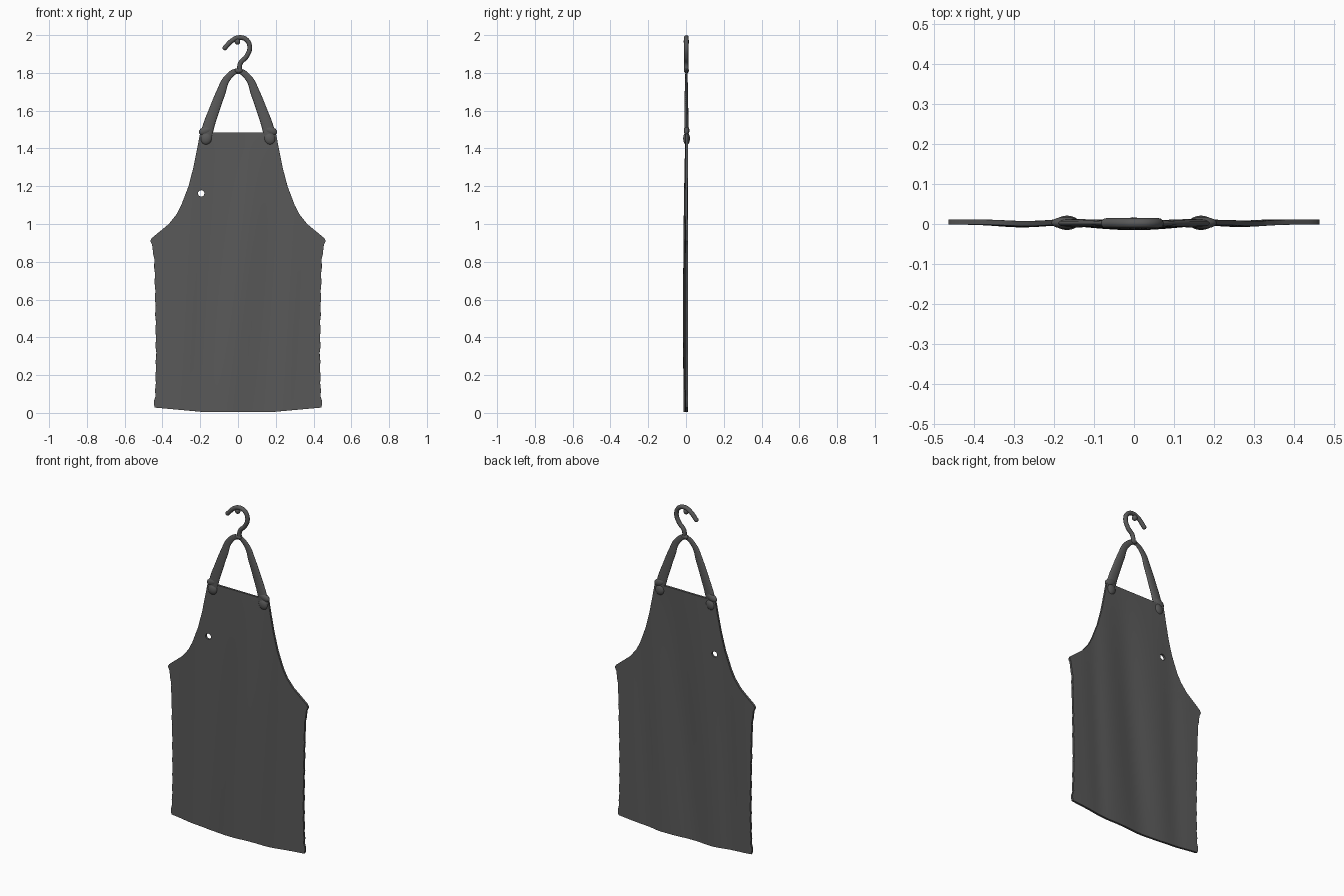
import bpy, bmesh, math

old = bpy.data.objects.get("Cube")
if old:
    bpy.data.objects.remove(old)

grey = bpy.data.materials.new("charcoal grey")
grey.use_nodes = True
colour = (0.1, 0.1, 0.1, 1)
grey.diffuse_color = colour
bsdf = next(n for n in grey.node_tree.nodes if n.type == 'BSDF_PRINCIPLED')
bsdf.inputs["Base Color"].default_value = colour
bsdf.inputs["Roughness"].default_value = 0.8


def activate(ob):
    bpy.ops.object.select_all(action='DESELECT')
    ob.select_set(True)
    bpy.context.view_layer.objects.active = ob


def smooth(ob, angle=50):
    activate(ob)
    bpy.ops.object.shade_smooth_by_angle(angle=math.radians(angle))


def add_object(name, data):
    ob = bpy.data.objects.new(name, data)
    bpy.context.collection.objects.link(ob)
    data.materials.append(grey)
    return ob


def tube(name, points, depth=1.0):
    """Smooth tube through (x, z, radius) points, squeezed in y by depth."""
    cu = bpy.data.curves.new(name, 'CURVE')
    cu.dimensions = '3D'
    cu.bevel_depth = 1
    cu.bevel_resolution = 4
    cu.use_fill_caps = True
    cu.resolution_u = 8
    sp = cu.splines.new('BEZIER')
    sp.bezier_points.add(len(points) - 1)
    for bp, (x, z, r) in zip(sp.bezier_points, points):
        bp.co = (x, 0, z)
        bp.radius = r
        bp.handle_left_type = bp.handle_right_type = 'AUTO'
    ob = add_object(name, cu)
    ob.scale.y = depth
    ob.location.y = 0.002
    activate(ob)
    bpy.ops.object.convert(target='MESH')
    smooth(ob)
    return ob


def ball(name, loc, size, tilt=0):
    bpy.ops.mesh.primitive_uv_sphere_add(segments=20, ring_count=12, radius=1, location=loc)
    ob = bpy.context.object
    ob.name = name
    ob.scale = size
    ob.rotation_euler.y = tilt
    ob.data.materials.append(grey)
    smooth(ob)


# Apron panel: half-width by height
outline = [(0.0, 0.441), (0.04, 0.445), (0.07, 0.438), (0.3, 0.434), (0.6, 0.438),
           (0.8, 0.443), (0.89, 0.455), (0.91, 0.465), (0.925, 0.457), (1.0, 0.366),
           (1.05, 0.326), (1.1, 0.3), (1.2, 0.262), (1.3, 0.236), (1.4, 0.216), (1.485, 0.2)]


def half_width(z):
    for (z0, w0), (z1, w1) in zip(outline, outline[1:]):
        if z <= z1:
            w = w0 + (w1 - w0) * (z - z0) / (z1 - z0)
            return w + (0.002 * math.sin(z * 75) if z < 0.85 else 0)
    return outline[-1][1]


def bump(x, centre, width):
    return math.exp(-((x - centre) / width) ** 2)


def fold(x, z):
    fade = math.sin(math.pi * min(1, max(0, (z + 0.5) / 2))) ** 0.7
    y = 0.014 * bump(x, 0.04 + 0.1 * (z - 0.9), 0.1)
    y += 0.007 * bump(x, -0.3 + 0.04 * z, 0.07) + 0.006 * bump(x, 0.24 + 0.05 * z, 0.06)
    return 0.005 - y * fade


heights = sorted({round(i * 1.485 / 60, 4) for i in range(61)} | {z for z, w in outline})
columns = 48
bm = bmesh.new()
rows = []
for z in heights:
    row = []
    for i in range(columns + 1):
        u = 2 * i / columns - 1
        x = u * half_width(z)
        # The hem rises towards both lower corners
        lift = 0.024 * max(0, abs(u) - 0.4) / 0.6 * max(0, 1 - z / 0.25) + 0.004 * max(0, 1 - z / 0.25)
        row.append(bm.verts.new((x, fold(x, z), z + lift)))
    rows.append(row)
for a, b in zip(rows, rows[1:]):
    for i in range(columns):
        bm.faces.new((a[i], a[i + 1], b[i + 1], b[i]))
me = bpy.data.meshes.new("apron_panel")
bm.to_mesh(me)
bm.free()
panel = add_object("apron_panel", me)
solid = panel.modifiers.new("thickness", 'SOLIDIFY')
solid.thickness = 0.013
solid.offset = 0

# Round eyelet hole through the bib
bpy.ops.mesh.primitive_cylinder_add(vertices=20, radius=0.017, depth=0.3,
                                    location=(-0.195, 0, 1.162), rotation=(math.pi / 2, 0, 0))
cutter = bpy.context.object
cutter.hide_render = True
cut = panel.modifiers.new("eyelet", 'BOOLEAN')
cut.operation = 'DIFFERENCE'
cut.solver = 'EXACT'
cut.object = cutter
activate(panel)
for m in ("thickness", "eyelet"):
    bpy.ops.object.modifier_apply(modifier=m)
bpy.data.objects.remove(cutter)
bev = panel.modifiers.new("soft_edge", 'BEVEL')
bev.width = 0.004
bev.segments = 2
bev.limit_method = 'ANGLE'
bev.angle_limit = math.radians(50)
smooth(panel, 40)

# Neck strap, mirrored about the top of the loop
side = [(0.17, 1.45, 0.03), (0.158, 1.51, 0.031), (0.127, 1.6, 0.028),
        (0.093, 1.69, 0.025), (0.054, 1.775, 0.018)]
strap = [(-x, z, r) for x, z, r in side] + [(0, 1.809, 0.014)] + side[::-1]
tube("neck_strap", strap, 0.36)

# Knotted strap ends
for s, name in ((1, "left"), (-1, "right")):
    ball(name + "_strap_knot", (0.168 * s, 0.003, 1.452), (0.03, 0.018, 0.033), -0.3 * s)
    ball(name + "_strap_fold", (0.172 * s, 0.003, 1.495), (0.037, 0.015, 0.022), 0.4 * s)

# Hanging hook with its tip knob
hook = [(0.008, 1.81), (0.012, 1.85), (0.045, 1.887), (0.062, 1.935), (0.045, 1.975),
        (0.005, 1.987), (-0.03, 1.972), (-0.07, 1.932)]
tube("hanging_hook", [(x, z, 0.0125) for x, z in hook])
ball("hook_tip", (-0.07, 0.002, 1.932), (0.0125, 0.0125, 0.0125))
ball("hook_knob", (-0.003, 0.002, 1.966), (0.015, 0.015, 0.017))
ball("hook_base", (0.004, 0.002, 1.812), (0.022, 0.014, 0.014))
